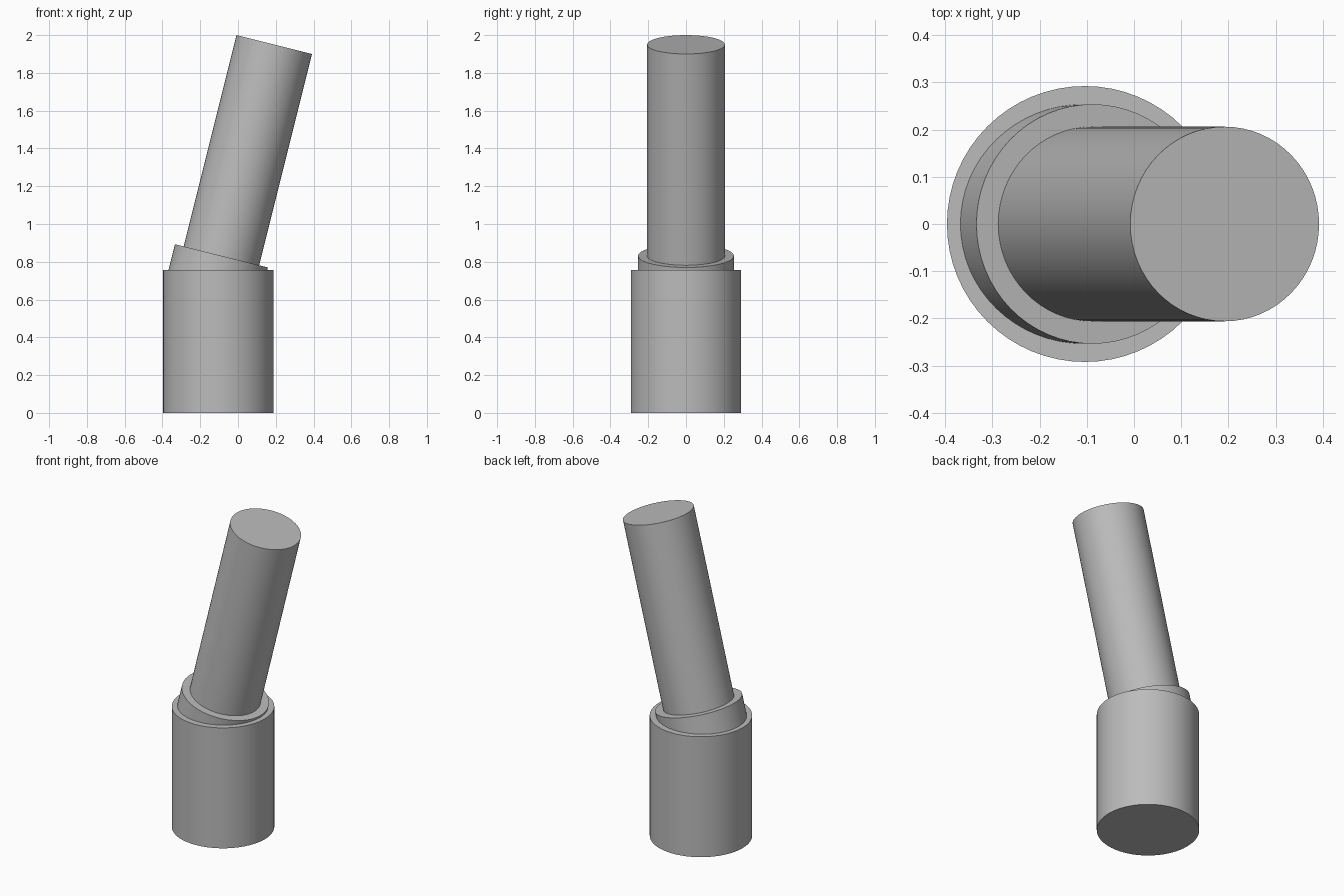
import bpy
import math
from mathutils import Matrix, Vector

if "Cube" in bpy.data.objects:
    bpy.data.objects.remove(bpy.data.objects["Cube"])

metal = bpy.data.materials.new("plain_grey")
metal.diffuse_color = (0.5, 0.5, 0.5, 1)
metal.use_nodes = True
metal.node_tree.nodes["Principled BSDF"].inputs["Base Color"].default_value = metal.diffuse_color

TILT = math.atan(0.25)
AXIS = Vector((math.sin(TILT), 0, math.cos(TILT)))
TOP = Vector((0.192, 0, 1.95))          # centre of the rod's upper end


def cylinder(name, radius, length, top, tilt=0.0):
    """Capped cylinder hanging down from the centre of its top face."""
    bpy.ops.mesh.primitive_cylinder_add(vertices=64, radius=radius, depth=length)
    ob = bpy.context.object
    ob.name = name
    ob.data.transform(Matrix.Translation((0, 0, -length / 2)))
    ob.rotation_euler.y = tilt
    ob.location = top
    ob.data.materials.append(metal)
    bpy.ops.object.shade_smooth_by_angle(angle=math.radians(30))
    return ob


# Upright base
cylinder("base", 0.292, 0.757, (-0.104, 0, 0.757))

# Leaning collar, sunk into the base
cylinder("collar", 0.2535, 0.2, TOP - AXIS * 1.153, TILT)

# Long leaning rod, seated in the collar
cylinder("rod", 0.206, 1.2, TOP, TILT)
